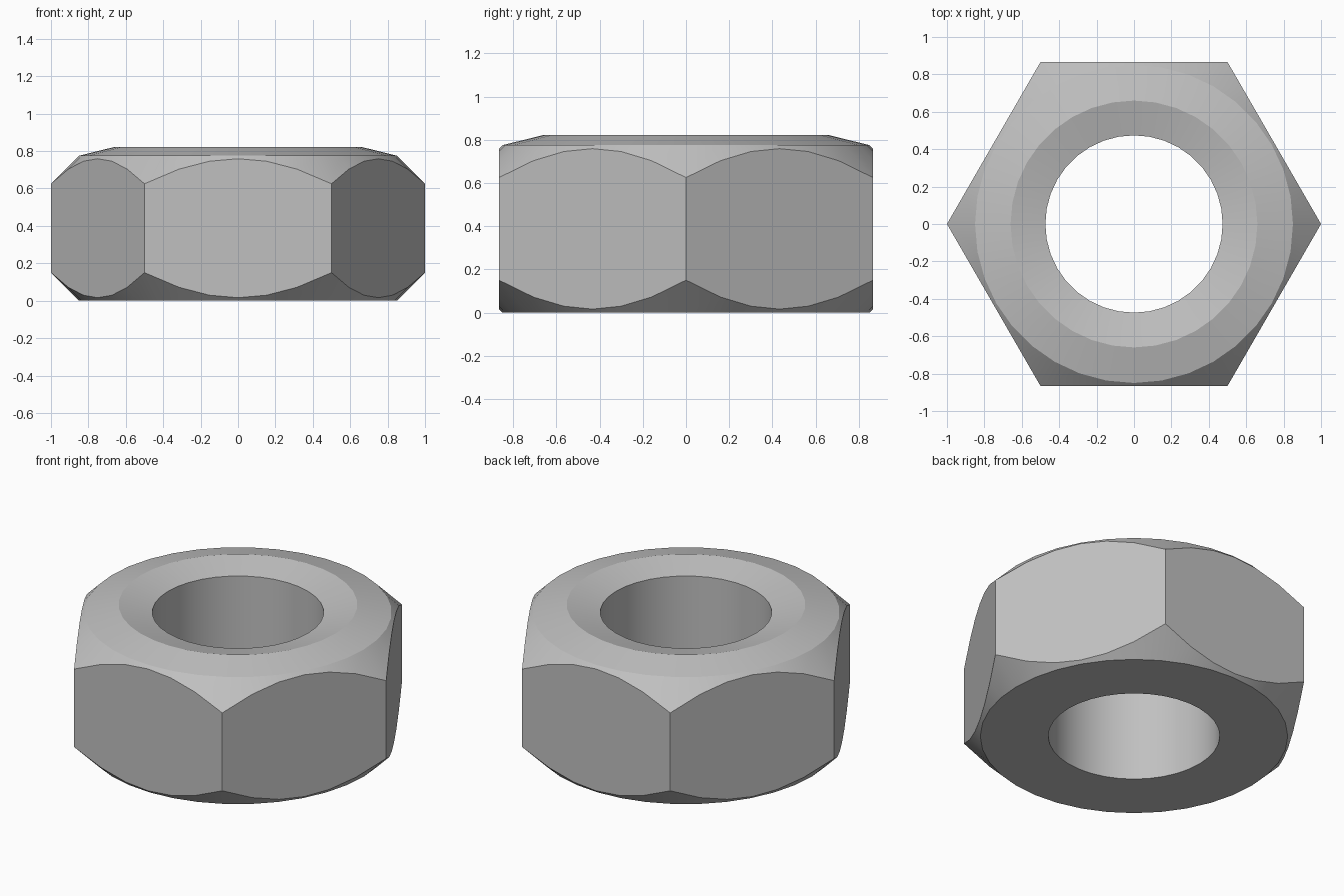
import bpy, bmesh
from math import sin, cos, radians

cube = bpy.data.objects.get("Cube")
if cube:
    bpy.data.objects.remove(cube, do_unlink=True)

SEGMENTS = 36
FLAT = cos(radians(30))      # distance from the axis to each flat
BORE = 0.474
RIM = 0.85                   # radius where both corner chamfers start
SHOULDER = 0.775             # height of the upper chamfer's inner edge

steel = bpy.data.materials.new("steel grey")
steel.use_nodes = True
colour = (0.53, 0.53, 0.53, 1)
steel.diffuse_color = colour
steel.node_tree.nodes["Principled BSDF"].inputs["Base Color"].default_value = colour


def hex_radius(angle):
    return FLAT / cos(radians(angle % 60 - 30))


bm = bmesh.new()


def ring(radius, height):
    """Ring of vertices; radius and height are functions of the angle."""
    verts = []
    for i in range(SEGMENTS):
        a = 360 * i / SEGMENTS
        r = radius(a)
        verts.append(bm.verts.new((r * cos(radians(a)), r * sin(radians(a)), height(r))))
    return verts


def circle(r, z):
    return ring(lambda a: r, lambda _: z)


# Profile from the bore's bottom edge, out round the hexagon, and back to the bore
rings = [
    circle(BORE, 0),
    circle(RIM, 0),
    ring(hex_radius, lambda r: r - RIM),              # lower chamfer on the flats
    ring(hex_radius, lambda r: SHOULDER + RIM - r),   # upper chamfer on the flats
    circle(RIM, SHOULDER),
    circle(0.66, 0.822),                              # raised top lip
    circle(BORE, SHOULDER),                           # countersink edge
]
for lower, upper in zip(rings, rings[1:] + rings[:1]):
    for i in range(SEGMENTS):
        j = (i + 1) % SEGMENTS
        bm.faces.new((lower[i], lower[j], upper[j], upper[i]))
bmesh.ops.recalc_face_normals(bm, faces=bm.faces)

mesh = bpy.data.meshes.new("hex_nut")
bm.to_mesh(mesh)
bm.free()
mesh.materials.append(steel)
nut = bpy.data.objects.new("hex_nut", mesh)
bpy.context.collection.objects.link(nut)

# Smooth the round surfaces, keep the flats and lips crisp
bpy.ops.object.select_all(action="DESELECT")
nut.select_set(True)
bpy.context.view_layer.objects.active = nut
bpy.ops.object.shade_smooth_by_angle(angle=radians(22))
